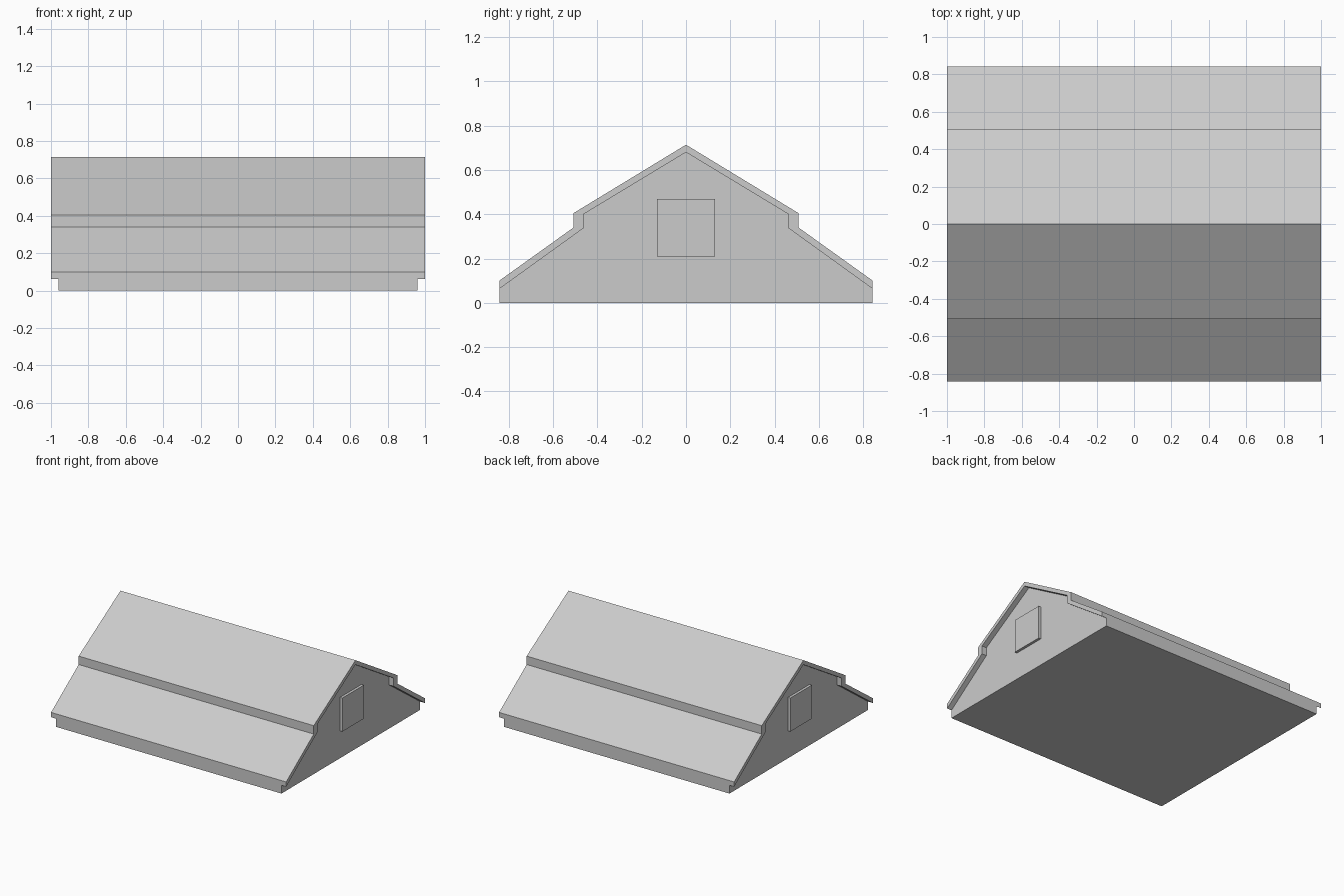
import bpy
import bmesh

if "Cube" in bpy.data.objects:
    bpy.data.objects.remove(bpy.data.objects["Cube"])


def extrude_profile(name, profile, x0, x1):
    """Extrude a closed (y, z) outline along x."""
    bm = bmesh.new()
    face = bm.faces.new([bm.verts.new((x0, y, z)) for y, z in profile])
    result = bmesh.ops.extrude_face_region(bm, geom=[face])
    moved = [v for v in result["geom"] if isinstance(v, bmesh.types.BMVert)]
    bmesh.ops.translate(bm, verts=moved, vec=(x1 - x0, 0, 0))
    bmesh.ops.recalc_face_normals(bm, faces=bm.faces)
    mesh = bpy.data.meshes.new(name)
    bm.to_mesh(mesh)
    bm.free()
    obj = bpy.data.objects.new(name, mesh)
    bpy.context.collection.objects.link(obj)
    return obj


def mirrored(half):
    """Half outline from eave to ridge, continued down the other side."""
    return half + [(-y, z) for y, z in reversed(half[:-1])]


# Stepped roof lines, eave to ridge
outer = mirrored([(0.843, 0.10), (0.508, 0.34), (0.508, 0.405), (0, 0.714)])
inner = mirrored([(0.843, 0.063), (0.463, 0.337), (0.463, 0.40), (0, 0.68)])

# Roof shell overhanging the gables
extrude_profile("roof", outer + inner[::-1], -1.0, 1.0)

# Solid walls filling the space below the roof
extrude_profile("walls", [(0.843, 0)] + inner + [(-0.843, 0)], -0.96, 0.96)

# Raised attic window panel on each gable
panel = [(-0.13, 0.21), (0.13, 0.21), (0.13, 0.468), (-0.13, 0.468)]
for side, label in ((1, "right"), (-1, "left")):
    extrude_profile("window_" + label, panel, side * 0.95, side * 0.98)
